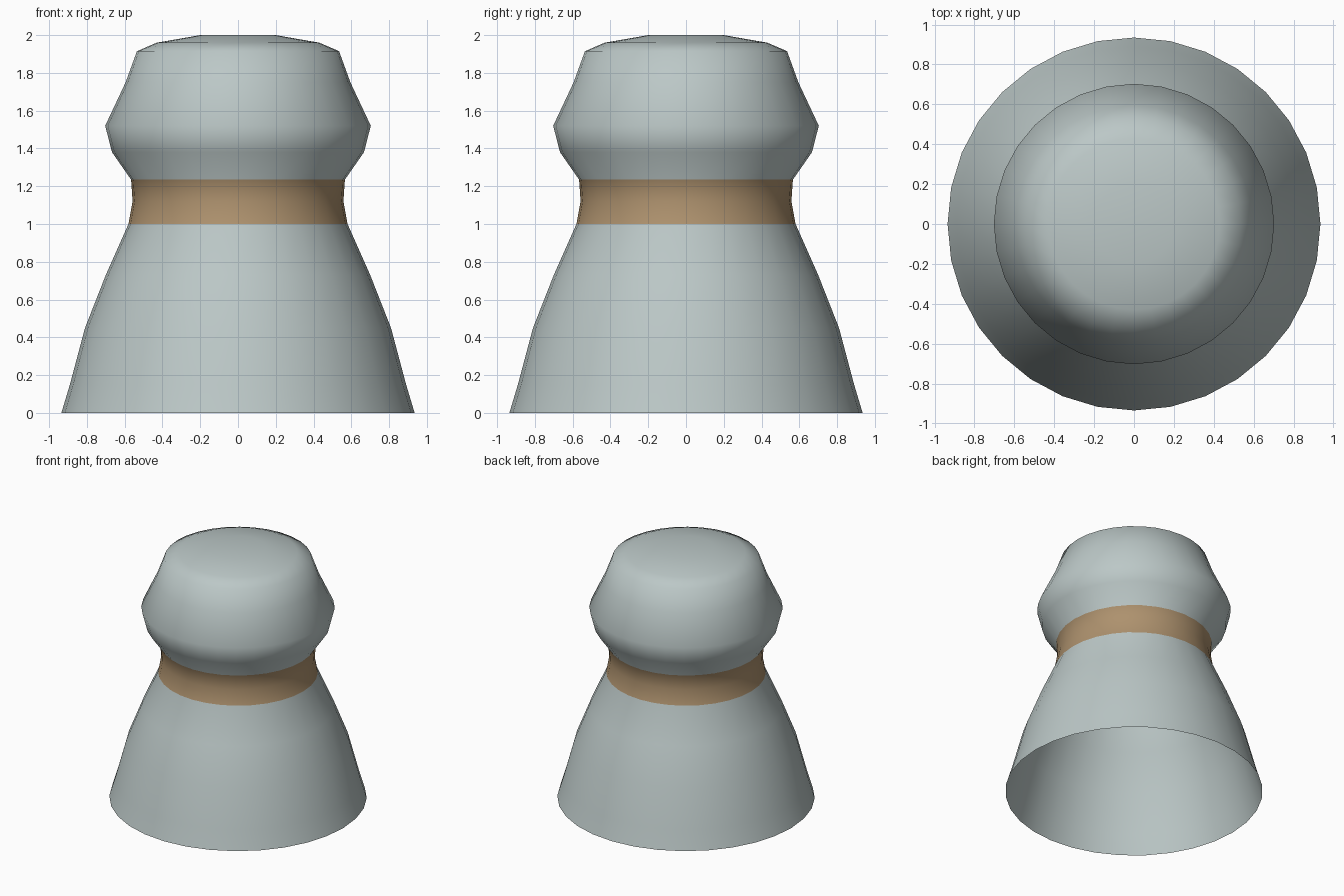
import bpy, bmesh, math

if "Cube" in bpy.data.objects:
    bpy.data.objects.remove(bpy.data.objects["Cube"])

SEGMENTS = 32
# (radius, height) from the open bottom rim to the crown
PROFILE = [(0.935, 0.0), (0.89, 0.15), (0.81, 0.45), (0.70, 0.73),
           (0.58, 1.0), (0.558, 1.12), (0.566, 1.235),
           (0.667, 1.38), (0.703, 1.52), (0.595, 1.75),
           (0.535, 1.915), (0.43, 1.96), (0.20, 2.0)]


def material(name, color):
    m = bpy.data.materials.new(name)
    m.diffuse_color = (*color, 1.0)
    m.use_nodes = True
    m.node_tree.nodes["Principled BSDF"].inputs["Base Color"].default_value = m.diffuse_color
    return m


# Lathe the hollow shell
bm = bmesh.new()
rings = []
for r, z in PROFILE:
    rings.append([bm.verts.new((r * math.cos(math.tau * i / SEGMENTS),
                                r * math.sin(math.tau * i / SEGMENTS), z))
                  for i in range(SEGMENTS)])
for lower, upper in zip(rings, rings[1:]):
    for i in range(SEGMENTS):
        j = (i + 1) % SEGMENTS
        bm.faces.new((lower[i], lower[j], upper[j], upper[i]))

# Crown cap
bm.faces.new(rings[-1])

# Colour the neck band by height, smooth everything
for f in bm.faces:
    f.smooth = True
    f.material_index = 1 if 1.0 < f.calc_center_median().z < 1.235 else 0

mesh = bpy.data.meshes.new("banded_knob")
bm.to_mesh(mesh)
bm.free()
mesh.materials.append(material("pale grey", (0.50, 0.575, 0.57)))
mesh.materials.append(material("tan band", (0.42, 0.285, 0.155)))
knob = bpy.data.objects.new("banded_knob", mesh)
bpy.context.collection.objects.link(knob)
